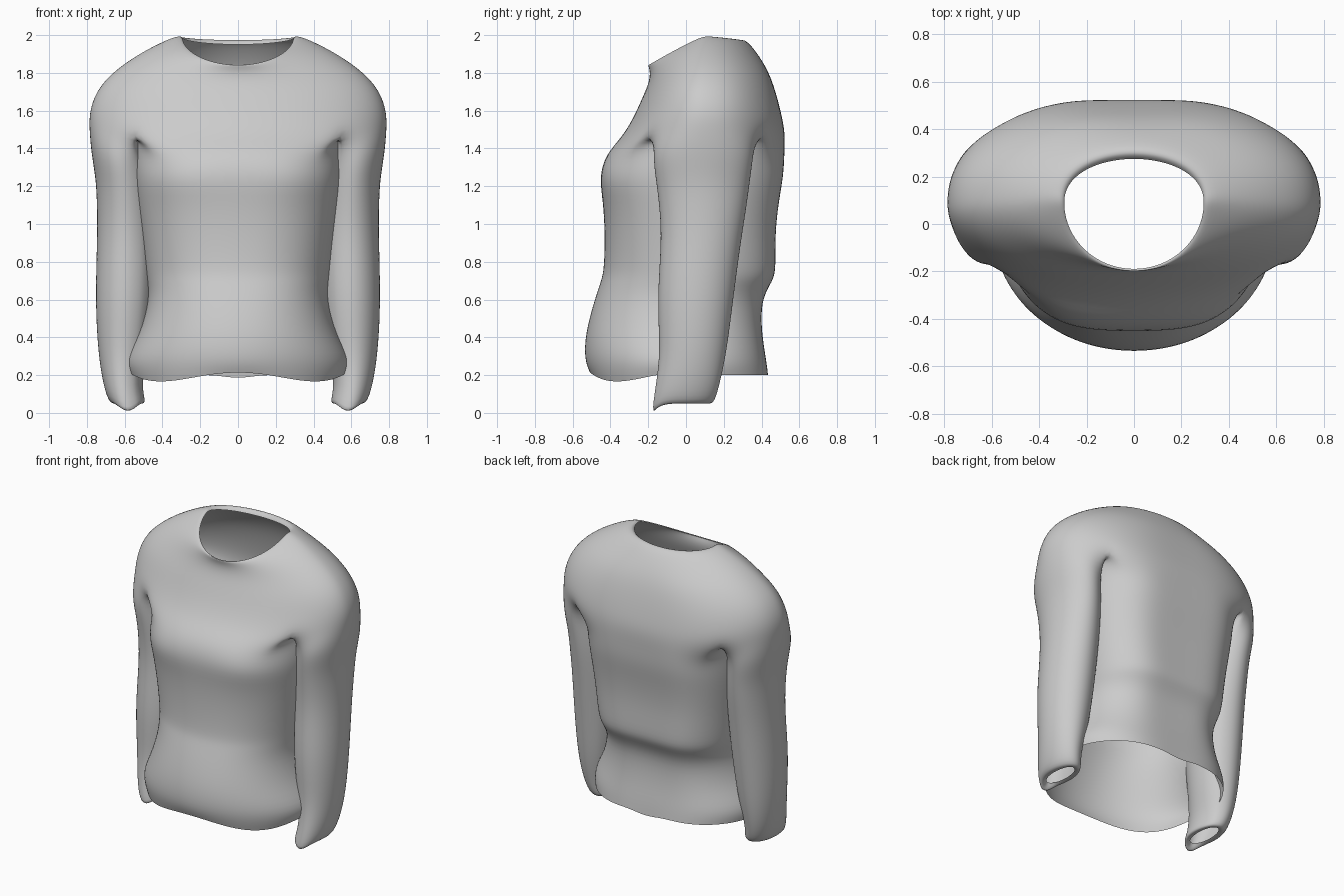
import bpy, bmesh, math

if "Cube" in bpy.data.objects:
    bpy.data.objects.remove(bpy.data.objects["Cube"], do_unlink=True)

N = 40            # points round the body
F, B = 5, 15      # front and back armpit points on the left side
bm = bmesh.new()


def angle(i):
    return 2 * math.pi * i / N


def power(v, p):
    return math.copysign(abs(v) ** p, v)


def stitch(low, high):
    n = len(low)
    for i in range(n):
        k = (i + 1) % n
        bm.faces.new((low[i], low[k], high[k], high[i]))


def shoulder_ring(half, z_side, y_front, z_front, y_back, z_back, y_side, slope, spine=0):
    ring = []
    for i in range(N):
        s, c = math.sin(angle(i)), math.cos(angle(i))
        y_end, z_end = (y_front, z_front) if c > 0 else (y_back, z_back)
        y = y_side + (y_end - y_side) * abs(c) ** (1 if c > 0 else 0.9)
        y -= spine * max(0, -c) ** 14
        z = z_side + (z_end - z_side) * abs(c) ** slope
        ring.append(bm.verts.new((half * s, y, z)))
    return ring


def torso_ring(z, half, y_front, y_back, exponent, cleft=0, hem=False):
    ring = []
    mid, depth = (y_front + y_back) / 2, (y_back - y_front) / 2
    for i in range(N):
        s, c = math.sin(angle(i)), math.cos(angle(i))
        e = 2 / (exponent if c > 0 else exponent + 0.3)
        y = mid - depth * power(c, e) + cleft * max(0, c) ** 12
        y -= 0.035 * max(0, -c) ** 14
        dz = 0
        if hem and c > 0:
            dz = 0.015 - 0.05 * math.sin(2 * angle(i)) ** 2
        elif hem and i == N // 2:
            dz = -0.02
        ring.append(bm.verts.new((half * power(s, e), y, z + dz)))
    return ring


def sleeve_ring(side, z, x_in, x_out, y_front, y_back, dip=0):
    ring = []
    for j in range(2 * (B - F)):
        a = -120 + 24 * j if j <= 10 else 120 + 12 * (j - 10)
        c, s = math.cos(math.radians(a)), math.sin(math.radians(a))
        x = (x_in + x_out) / 2 + (x_out - x_in) / 2 * c
        y = (y_front + y_back) / 2 + (y_back - y_front) / 2 * s
        ring.append(bm.verts.new((side * x, y, z - dip * max(0, -s) ** 5)))
    return ring


# Shoulders and yoke, from the armpits up to the neckline and its turned-in lip
yoke = [shoulder_ring(*r) for r in (
    (0.79, 1.50, -0.34, 1.46, 0.56, 1.48, 0.085, 1.5, 0.035),
    (0.79, 1.61, -0.28, 1.56, 0.54, 1.58, 0.09, 1.6, 0.035),
    (0.735, 1.74, -0.235, 1.66, 0.51, 1.68, 0.09, 1.6, 0.03),
    (0.61, 1.85, -0.195, 1.75, 0.465, 1.79, 0.10, 1.6, 0.02),
    (0.45, 1.945, -0.19, 1.81, 0.39, 1.89, 0.10, 1.5),
    (0.31, 2.005, -0.205, 1.845, 0.305, 1.995, 0.10, 1.1),
    (0.295, 1.985, -0.19, 1.84, 0.275, 1.95, 0.09, 1.1))]
for low, high in zip(yoke, yoke[1:]):
    stitch(low, high)
wide = yoke[0]

# Underarm bridges split the wide ring into a body and two sleeves
body_top = list(wide)
for side in (1, -1):
    front, back = wide[F * side % N].co, wide[B * side % N].co
    for i in range(F + 1, B):
        t = (i - F) / (B - F)
        p = front.lerp(back, t)
        p.x -= side * 0.02 * math.sin(math.pi * t)
        body_top[i * side % N] = bm.verts.new(p)

# Body, from the armpits down to the hem
upper = body_top
for row in (
        (1.37, 0.555, -0.435, 0.555, 2.4, 0.01),
        (1.25, 0.555, -0.49, 0.55, 2.4, 0.03),
        (1.12, 0.54, -0.45, 0.525, 2.4, 0.01),
        (0.95, 0.515, -0.43, 0.505, 2.4),
        (0.76, 0.495, -0.435, 0.51, 2.3),
        (0.70, 0.485, -0.45, 0.495, 2.3),
        (0.60, 0.47, -0.485, 0.43, 2.2),
        (0.42, 0.52, -0.535, 0.435, 2.1),
        (0.28, 0.605, -0.54, 0.46, 2.0),
        (0.20, 0.58, -0.51, 0.47, 2.0, 0, True)):
    lower = torso_ring(*row)
    stitch(lower, upper)
    upper = lower

# Sleeves, from the armpits down to the cuffs and their turned-in ends
for side in (1, -1):
    upper = [wide[i * side % N] for i in range(F, B + 1)]
    upper += [body_top[i * side % N] for i in range(B - 1, F, -1)]
    for row in (
            (1.37, 0.47, 0.78, -0.185, 0.365),
            (1.23, 0.45, 0.755, -0.165, 0.345),
            (1.08, 0.44, 0.75, -0.145, 0.325),
            (0.90, 0.435, 0.75, -0.135, 0.295),
            (0.60, 0.44, 0.76, -0.16, 0.255),
            (0.32, 0.475, 0.745, -0.14, 0.22),
            (0.14, 0.515, 0.715, -0.165, 0.18),
            (0.04, 0.48, 0.68, -0.19, 0.15, 0.075),
            (0.055, 0.53, 0.635, -0.14, 0.11)):
        lower = sleeve_ring(side, *row)
        if side > 0:
            stitch(lower, upper)
        else:
            stitch(lower[::-1], upper[::-1])
        upper = lower

mesh = bpy.data.meshes.new("long_sleeved_top")
bm.to_mesh(mesh)
bm.free()
shirt = bpy.data.objects.new("long_sleeved_top", mesh)
bpy.context.collection.objects.link(shirt)

# Plain grey cloth
cloth = bpy.data.materials.new("grey_cloth")
cloth.use_nodes = True
grey = (0.6, 0.6, 0.6, 1)
cloth.diffuse_color = grey
cloth.node_tree.nodes["Principled BSDF"].inputs["Base Color"].default_value = grey
mesh.materials.append(cloth)

# Smooth, soft surface
for poly in mesh.polygons:
    poly.use_smooth = True
soft = shirt.modifiers.new("soft_cloth", "SUBSURF")
soft.levels = soft.render_levels = 2
